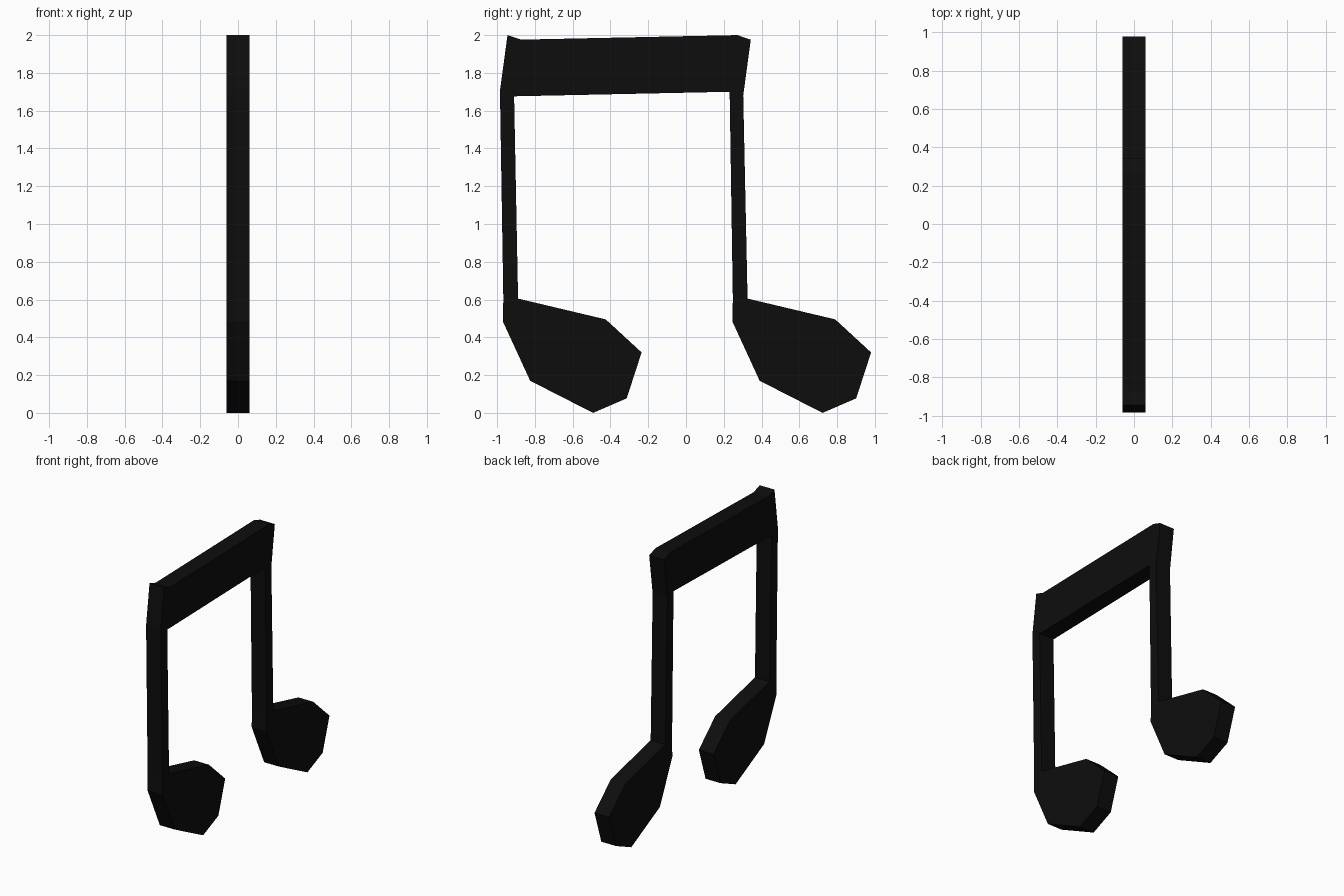
import bpy, bmesh

if "Cube" in bpy.data.objects:
    bpy.data.objects.remove(bpy.data.objects["Cube"])

HALF = 0.06      # half thickness along x
STEP = 1.215     # distance between the two notes

# Faceted note head with the foot of its stem, in (y, z), right foot to left foot
HEAD = [(-0.889, 0.605), (-0.425, 0.495), (-0.235, 0.32), (-0.314, 0.077),
        (-0.492, 0.0), (-0.825, 0.17), (-0.97, 0.485), (-0.967, 0.6)]


def note_head(offset):
    return [(y + offset, z) for y, z in HEAD]


# One continuous silhouette: beam top, right note, beam underside, left note
outline = [(-0.985, 1.705), (-0.945, 2.0), (-0.873, 1.976), (0.272, 2.0),
           (0.343, 1.976), (0.303, 1.68)]
outline += note_head(STEP)
outline += [(0.231, 1.7), (-0.91, 1.676)]
outline += note_head(0)

# Extrude the silhouette into a flat slab
bm = bmesh.new()
face = bm.faces.new([bm.verts.new((-HALF, y, z)) for y, z in outline])
ext = bmesh.ops.extrude_face_region(bm, geom=[face])
moved = [g for g in ext["geom"] if isinstance(g, bmesh.types.BMVert)]
bmesh.ops.translate(bm, verts=moved, vec=(2 * HALF, 0, 0))

# Close the back if needed and split the concave caps cleanly
if any(e.is_boundary for e in bm.edges):
    bmesh.ops.holes_fill(bm, edges=[e for e in bm.edges if e.is_boundary])
bmesh.ops.recalc_face_normals(bm, faces=bm.faces)
bmesh.ops.triangulate(bm, faces=[f for f in bm.faces if len(f.verts) > 4])

mesh = bpy.data.meshes.new("beamed_music_note")
bm.to_mesh(mesh)
bm.free()
note = bpy.data.objects.new("beamed_music_note", mesh)
bpy.context.collection.objects.link(note)

# Black finish
black = bpy.data.materials.new("black")
black.diffuse_color = (0.004, 0.004, 0.004, 1)
black.use_nodes = True
black.node_tree.nodes["Principled BSDF"].inputs["Base Color"].default_value = black.diffuse_color
mesh.materials.append(black)
